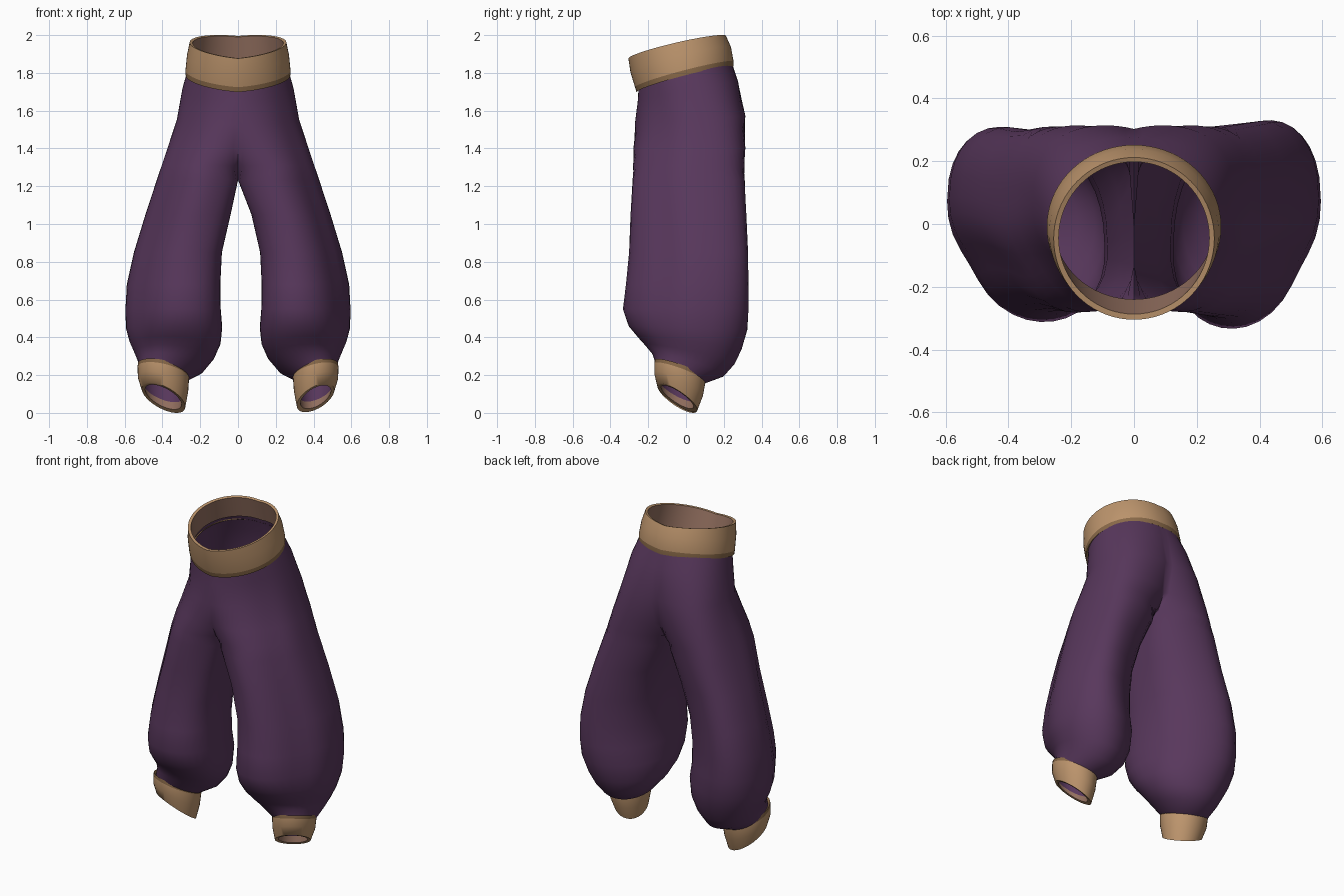
import bpy, bmesh
from math import sin, cos, pi, acos, copysign, exp

cube = bpy.data.objects.get("Cube")
if cube:
    bpy.data.objects.remove(cube)


def material(name, rgb):
    m = bpy.data.materials.new(name)
    m.use_nodes = True
    m.diffuse_color = (*rgb, 1)
    m.node_tree.nodes["Principled BSDF"].inputs["Base Color"].default_value = (*rgb, 1)
    return m


PURPLE = material("plum cloth", (0.098, 0.039, 0.108))
TAN = material("tan trim", (0.50, 0.295, 0.15))
EDGE = material("dark tan edge", (0.25, 0.142, 0.066))
LINING = material("dusty lining", (0.29, 0.16, 0.115))
STEPS = 36


def ring(row, side, cloth):
    """One side's outline; it ends on the centre plane, or closes into a leg."""
    z, x_in, x_out, front, back, tilt_x, tilt_y = row
    cy, ry = (front + back) / 2, (back - front) / 2
    if x_in > 0:
        x_in += 0.016 * side
        if cloth and z > 0.3:
            ry *= 0.985 + 0.035 * side
    cx, rx = (x_in + x_out) / 2, (x_out - x_in) / 2
    open_ring = x_in < 0
    end = acos(-cx / rx) if open_ring else pi
    bell = max(0, sin(pi * (z - 0.2) / 1.6)) if cloth else 0
    wide = min(1, 1.5 * bell)
    thigh = exp(-((z - 1.27) / 0.3) ** 2) if cloth else 0
    points = []
    for i in range(STEPS + 1):
        t = end * (2 * i / STEPS - 1)
        # soft folds, and a long groove down the outer front
        groove = 0.07 * exp(-((t + 0.7) / 0.28) ** 2)
        s = 1 + bell * (0.012 * sin(5 * t + 1 + 2 * z) - groove)
        # the back is fuller than the front, and the inner thighs are flat
        fullness = 1 - 0.2 * wide * (t > 0) - 0.45 * thigh * max(0, -cos(t))
        dx = rx * cos(t) * s
        dy = ry * copysign(abs(sin(t)) ** fullness, t) * s
        # the outer side sits further back
        dy += 0.08 * wide * cos(t) * (1 - 0.5 * thigh)
        x = 0 if open_ring and i in (0, STEPS) else cx + dx
        points.append((side * x, cy + dy, z + tilt_x * dx + tilt_y * dy))
    return points


def loft(name, rows, mats, cloth=False):
    """Skin the rows on both sides; mats gives the material of each band."""
    bm = bmesh.new()
    slots = list(dict.fromkeys(mats))
    for side in (1, -1):
        rings = [[bm.verts.new(c) for c in ring(r, side, cloth)] for r in rows]
        for a, b, mat in zip(rings, rings[1:], mats):
            for i in range(STEPS):
                f = bm.faces.new((a[i], a[i + 1], b[i + 1], b[i]))
                f.material_index = slots.index(mat)
    bmesh.ops.remove_doubles(bm, verts=bm.verts, dist=0.0005)
    bmesh.ops.recalc_face_normals(bm, faces=bm.faces)
    mesh = bpy.data.meshes.new(name)
    bm.to_mesh(mesh)
    bm.free()
    for m in slots:
        mesh.materials.append(m)
    obj = bpy.data.objects.new(name, mesh)
    bpy.context.collection.objects.link(obj)
    bpy.ops.object.select_all(action="DESELECT")
    obj.select_set(True)
    bpy.context.view_layer.objects.active = obj
    bpy.ops.object.shade_smooth_by_angle(angle=0.9)


# Baggy legs: z, inner x, outer x, front y, back y, tilt along x, tilt along y
legs = [
    (1.80, -.265, .265, -.25, .24, .08, .26),
    (1.70, -.28, .295, -.255, .275, .04, .2),
    (1.55, -.24, .325, -.266, .312, 0, .08),
    (1.40, -.12, .375, -.272, .312, 0, 0),
    (1.31, -.04, .405, -.275, .31, 0, 0),
    (1.235, 0, .43, -.277, .31, 0, 0),
    (1.05, .055, .49, -.28, .308, 0, 0),
    (.85, .10, .55, -.286, .31, 0, 0),
    (.68, .108, .587, -.303, .31, 0, 0),
    (.55, .106, .594, -.32, .312, 0, 0),
    (.45, .098, .592, -.293, .312, 0, -.03),
    (.37, .108, .573, -.25, .285, .05, -.13),
    (.31, .14, .55, -.212, .252, .1, -.22),
    (.255, .195, .53, -.178, .20, .16, -.32),
    (.205, .285, .522, -.157, .10, .2, -.36),
]
loft("trouser_legs", legs, [PURPLE] * (len(legs) - 1), cloth=True)

# Waistband, from its lower edge over the rim and down the lining
waist = [
    (1.775, -.26, .26, -.25, .24, .08, .26),
    (1.765, -.277, .277, -.262, .252, .08, .26),
    (1.792, -.278, .278, -.27, .252, .08, .26),
    (1.87, -.27, .27, -.294, .238, .09, .25),
    (1.936, -.256, .256, -.305, .212, .1, .23),
    (1.934, -.24, .24, -.287, .198, .1, .23),
    (1.80, -.255, .255, -.24, .23, .08, .26),
]
loft("waistband", waist, [EDGE, EDGE, TAN, TAN, TAN, LINING])

# Ankle cuffs, opening forwards, outwards and down
cuffs = [
    (.225, .29, .515, -.15, .085, .2, -.34),
    (.235, .278, .53, -.165, .103, .2, -.34),
    (.212, .275, .532, -.168, .103, .22, -.36),
    (.15, .28, .53, -.168, .09, .3, -.45),
    (.08, .295, .51, -.152, .06, .42, -.6),
    (.084, .315, .492, -.132, .04, .42, -.6),
    (.115, .31, .50, -.135, .05, .35, -.5),
    (.18, .30, .51, -.14, .07, .25, -.4),
]
loft("ankle_cuffs", cuffs, [EDGE, EDGE, TAN, TAN, TAN, LINING, PURPLE])
